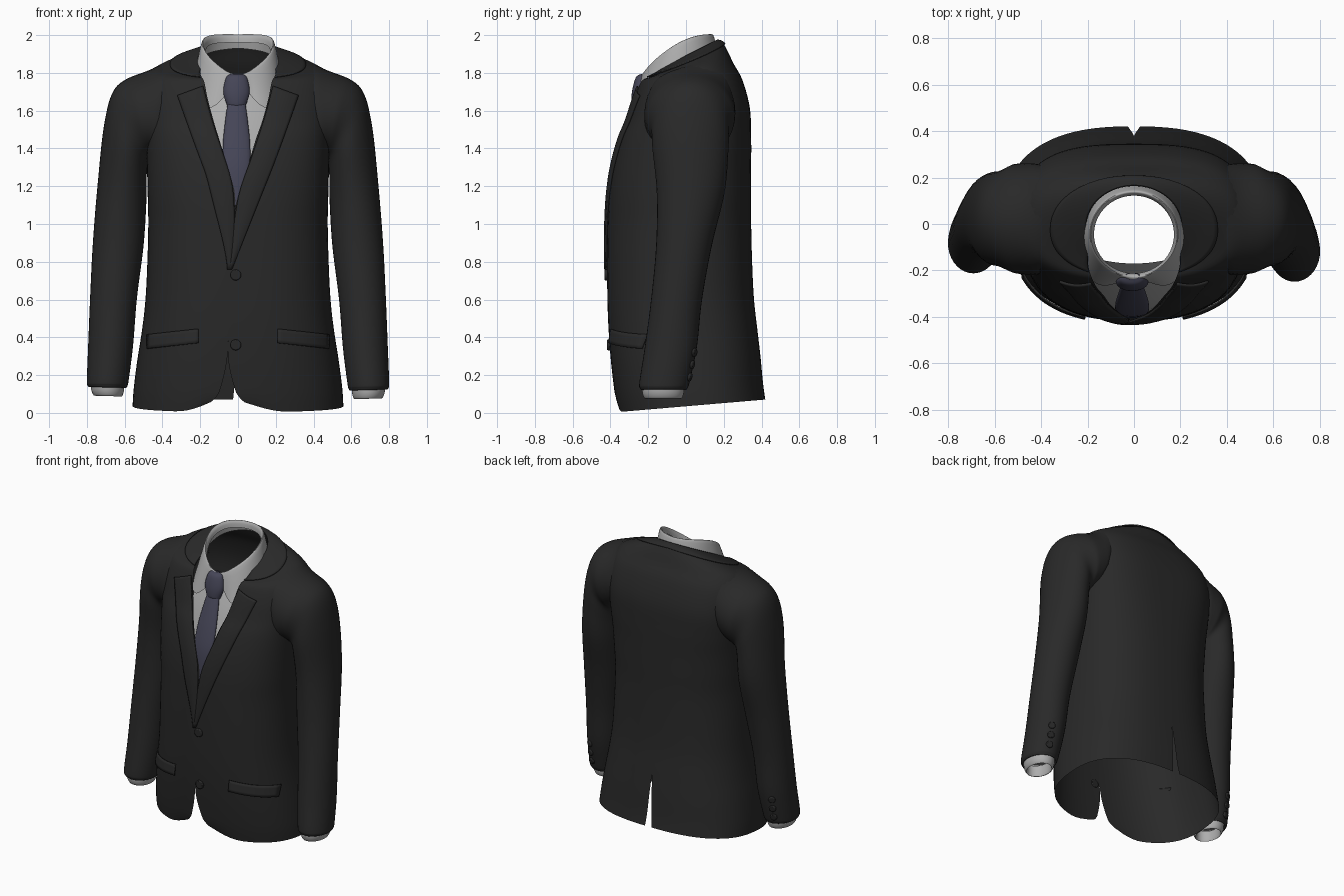
import bpy, bmesh, math
from mathutils import Vector
from mathutils.bvhtree import BVHTree

if "Cube" in bpy.data.objects:
    bpy.data.objects.remove(bpy.data.objects["Cube"])

def material(name, col):
    m = bpy.data.materials.new(name)
    m.diffuse_color = (*col, 1)
    m.use_nodes = True
    m.node_tree.nodes["Principled BSDF"].inputs["Base Color"].default_value = m.diffuse_color
    return m

CLOTH = material("charcoal cloth", (0.022, 0.022, 0.022))
SHIRT = material("pale grey shirt", (0.42, 0.42, 0.42))
TIE = material("slate tie", (0.06, 0.06, 0.095))
BUTTON = material("black button", (0.02, 0.02, 0.02))

def spline(keys, t):
    """Smooth interpolation through a list of tuples."""
    n = len(keys) - 1
    i = max(0, min(n - 1, int(t)))
    f = t - i
    a, b, c, d = (keys[max(0, min(n, i + j))] for j in (-1, 0, 1, 2))
    return [q + .5 * f * (r - p + f * (2*p - 5*q + 4*r - s + f * (3*(q - r) + s - p)))
            for p, q, r, s in zip(a, b, c, d)]

def grid(name, fns, nu, nv, mat, keep=None, thick=0):
    """Surface(s) fn(u, v) for u, v in 0..1, welded into one object."""
    bm = bmesh.new()
    for fn in fns:
        g = [[bm.verts.new(fn(i / nu, j / nv)) for i in range(nu + 1)] for j in range(nv + 1)]
        for j in range(nv):
            for i in range(nu):
                q = (g[j][i], g[j][i+1], g[j+1][i+1], g[j+1][i])
                if keep is None or keep(sum((v.co for v in q), Vector()) / 4):
                    bm.faces.new(q)
    bmesh.ops.remove_doubles(bm, verts=bm.verts, dist=1e-4)
    bmesh.ops.delete(bm, geom=[v for v in bm.verts if not v.link_faces], context='VERTS')
    bmesh.ops.recalc_face_normals(bm, faces=bm.faces)
    me = bpy.data.meshes.new(name)
    bm.to_mesh(me)
    bm.free()
    me.materials.append(mat)
    ob = bpy.data.objects.new(name, me)
    bpy.context.collection.objects.link(ob)
    if thick:
        s = ob.modifiers.new("thickness", 'SOLIDIFY')
        s.thickness, s.offset = thick, 0
    bpy.context.view_layer.objects.active = ob
    bpy.ops.object.select_all(action='DESELECT')
    ob.select_set(True)
    bpy.ops.object.shade_smooth_by_angle(angle=math.radians(45))
    return ob

# Jacket body: tilted rings (z, tilt, half width, front y, back y, right edge, left edge, vent, roundness)
RINGS = [
    (.035, .085, .558, -.36, .42, .04, .15, .026, 2.5), (.13, .06, .552, -.378, .408, -.01, .10, .018, 2.5),
    (.28, .03, .533, -.397, .395, -.05, .06, .009, 2.5), (.44, 0, .508, -.41, .378, -.05, .05, 0, 2.5),
    (.60, 0, .49, -.416, .36, -.05, .05, 0, 2.5), (.80, 0, .48, -.418, .35, -.05, .05, 0, 2.5),
    (1.0, 0, .475, -.416, .345, -.03, .03, 0, 2.5), (1.15, 0, .478, -.408, .345, .0, .015, 0, 2.6),
    (1.30, 0, .482, -.388, .345, .05, .055, 0, 2.7), (1.45, 0, .487, -.35, .345, .095, .10, 0, 2.9),
    (1.58, .1, .492, -.31, .338, .13, .13, 0, 3.0), (1.71, .18, .492, -.278, .298, .16, .16, 0, 2.8),
    (1.803, .20, .46, -.245, .25, .18, .18, 0, 2.5), (1.848, .36, .36, -.215, .215, .195, .195, 0, 2.2),
    (1.870, .46, .27, -.20, .193, .198, .198, 0, 2.1), (1.885, .52, .205, -.19, .163, .195, .195, 0, 2)]
TOP = len(RINGS) - 1
spow = lambda t, e: math.copysign(abs(t) ** e, t)

def body(s, u, v):
    z, k, w, yf, yb, fr, fl, b, n = spline(RINGS, v)
    f = fr if s > 0 else fl
    a0 = math.asin(spow(max(-1, min(1, f / w)), n / 2))
    a1 = math.pi - math.asin((max(b, 0) / w) ** (n / 2))
    a = a0 + (a1 - a0) * u
    c, h = (yf + yb) / 2, (yb - yf) / 2
    y = c - h * spow(math.cos(a), 2 / n)
    lift = .05 * max(0, 1 - u / .12) ** 2 * max(0, 1 - v)      # rounded front corners
    return Vector((s * w * spow(math.sin(a), 2 / n), y, z + k * y + lift))

def outside_armhole(c):
    return not (abs(c.x) > .455 and 1.46 < c.z < 1.75 and abs(c.y - .03) < .13)

sides = lambda fn: [lambda u, v, s=s: fn(s, u, v) for s in (1, -1)]
jacket = grid("jacket_body", sides(lambda s, u, v: body(s, u, v * TOP)), 40, 75, CLOTH, outside_armhole)
bpy.context.view_layer.update()
def tree(ob):
    return BVHTree.FromObject(ob, bpy.context.evaluated_depsgraph_get())
bvh = tree(jacket)

def on_front(x, z, off):
    """Point on the jacket front at x, z, raised by off."""
    hit = bvh.ray_cast(Vector((x, -1, z)), Vector((0, 1, 0)), .99)[0]
    if hit is None:
        hit = bvh.find_nearest(Vector((x, -.3, z)))[0]
    return Vector((x, hit.y - off, z))

# Lapels
INNER = [(-.05, .76), (.0, 1.13), (.075, 1.36), (.14, 1.56), (.185, 1.73)]
OUTER = [(-.035, .76), (.11, 1.12), (.19, 1.32), (.26, 1.51), (.32, 1.68)]
def lapel(s, u, v):
    a, b = spline(INNER, v * 4), spline(OUTER, v * 4)
    x, z = (a[i] + (b[i] - a[i]) * u for i in (0, 1))
    if s < 0:
        x += .09 * max(0, 1 - v / .5) ** 2        # left lapel tucks to the shared seam
    return on_front(s * x, z, .004 + .008 * math.sin(math.pi * u) + .004 * v)
for s, n in ((1, "right"), (-1, "left")):
    grid("lapel_" + n, [lambda u, v, s=s: lapel(s, u, v)], 10, 30, CLOTH, thick=.01)

# Jacket collar lies over the top rings and runs round the neck
def collar(s, u, v):
    p = body(s, u, TOP - v * (2.3 - .9 * u))
    return p + Vector((p.x * .01, p.y * .02, .004))
grid("jacket_collar", sides(collar), 32, 10, CLOTH, thick=.007)

# Sleeves: rings (outer x, outer z, inner x, inner z, front y, back y)
SLEEVE = [
    (.40, 1.85, .475, 1.37, -.25, .29), (.545, 1.79, .476, 1.35, -.215, .262),
    (.655, 1.712, .48, 1.32, -.185, .23), (.708, 1.53, .483, 1.27, -.178, .225),
    (.742, 1.22, .485, 1.12, -.155, .205), (.768, .90, .50, .88, -.158, .138),
    (.783, .60, .535, .60, -.185, .085), (.793, .35, .555, .35, -.218, .058),
    (.80, .17, .578, .165, -.246, .02), (.798, .135, .585, .13, -.245, .008),
    (.785, .125, .595, .12, -.235, 0), (.78, .16, .60, .155, -.23, -.005)]
CUFF = [(.78, .17, .60, .17, -.232, -.006), (.778, .115, .603, .11, -.232, -.01),
        (.768, .085, .612, .077, -.222, -.02), (.758, .082, .622, .08, -.212, -.03),
        (.755, .15, .626, .15, -.21, -.034)]
def tube(keys, s, u, v):
    t = v * (len(keys) - 1)
    xo, zo, xi, zi, yf, yb = spline(keys, t)
    a = 2 * math.pi * u
    c = math.cos(a)
    z = (zo + zi) / 2 + c * (zo - zi) / 2
    y = (yf + yb) / 2 + math.sin(a) * (yb - yf) / 2
    if s < 0:                                     # left arm hangs slightly further back and higher
        y += .04 * max(0, 1 - z / 1.4)
        z += .015 * max(0, 1 - z / 1.4)
    p = Vector((s * ((xo + xi) / 2 + c * (xo - xi) / 2), y, z))
    if keys is SLEEVE and t < 1.2:                # sleeve head flows into the body
        p = p.lerp(bvh.find_nearest(p)[0], (1 - t / 1.2) ** 1.5)
    return p

def button(name, pos, axis, r):
    bpy.ops.mesh.primitive_cylinder_add(vertices=20, radius=r, depth=.02, location=pos,
        rotation=Vector(axis).to_track_quat('Z', 'Y').to_euler())
    ob = bpy.context.object
    ob.name = name
    ob.data.materials.append(BUTTON)
    b = ob.modifiers.new("rounding", 'BEVEL')
    b.width, b.segments = .006, 2
    bpy.ops.object.shade_smooth_by_angle()

for s, n in ((1, "right"), (-1, "left")):
    sl = grid("sleeve_" + n, [lambda u, v, s=s: tube(SLEEVE, s, u, v)], 36, 66, CLOTH)
    grid("shirt_cuff_" + n, [lambda u, v, s=s: tube(CUFF, s, u, v)], 36, 12, SHIRT)
    bpy.context.view_layer.update()
    t = tree(sl)
    for i in range(3):
        hit, nor = t.ray_cast(Vector((s * .72, 1, .19 + .065 * i)), Vector((0, -1, 0)))[:2]
        button(f"sleeve_button_{n}_{i}", hit, (nor if nor.y > 0 else -nor), .023)

# Front buttons
for i, z in enumerate((.73, .36)):
    button(f"front_button_{i}", on_front(-.012, z, .004), (0, -1, 0), .029)

# Pocket flaps
def flap(s, u, v):
    x = .21 + .27 * u
    return on_front(s * x, .445 - .03 * u - .075 * v, .006 + .014 * v)
for s, n in ((1, "right"), (-1, "left")):
    grid("pocket_flap_" + n, [lambda u, v, s=s: flap(s, u, v)], 14, 4, CLOTH, thick=.008)

# Shirt collar: inner lip, top fold, outer fall with two points
DEPTH = [(.02,), (.215,), (.15,), (.11,), (.085,), (.07,)]
def shirt_collar(s, u, v):
    a = math.pi * u
    d = spline(DEPTH, u * 5)[0]
    fall = .024 + .5 * max(0, d - .11)
    r, drop = spline([(-.02, .04), (-.014, .006), (.002, 0), (fall, d)], v * 3)
    yb = -.045 - .187 * math.cos(a)
    z = 2 - 1.5 * (.142 - yb) ** 2 - drop
    return Vector((s * (.192 + r) * math.sin(a), -.045 - (.187 + r) * math.cos(a), z))
grid("shirt_collar", sides(shirt_collar), 40, 15, SHIRT)

# Shirt front (z, y, half width)
CHEST = [(1.1, -.38, .06), (1.3, -.36, .12), (1.5, -.298, .17), (1.65, -.232, .19), (1.76, -.17, .19)]
def chest(u, v):
    z, y, w = spline(CHEST, v * 4)
    x = (2 * u - 1) * w
    return Vector((x, y + .8 * x * x, z))
grid("shirt_front", [chest], 16, 20, SHIRT)

# Tie: knot and blade (z, centre y, half width, half depth)
KNOT = [(1.795, -.225, .03, .012), (1.775, -.238, .055, .028), (1.70, -.25, .07, .036),
        (1.635, -.258, .052, .03), (1.615, -.262, .04, .015)]
BLADE = [(1.65, -.262, .045, .015), (1.56, -.293, .058, .022), (1.42, -.342, .072, .022),
         (1.28, -.378, .068, .018), (1.10, -.395, .03, .01)]
def strip(keys, u, v):
    z, y, w, d = spline(keys, v * 4)
    a = 2 * math.pi * u
    return Vector((-.008 + w * math.cos(a), y + d * math.sin(a), z))
for n, k in (("tie_knot", KNOT), ("tie_blade", BLADE)):
    grid(n, [lambda u, v, k=k: strip(k, u, v)], 24, 20, TIE)
